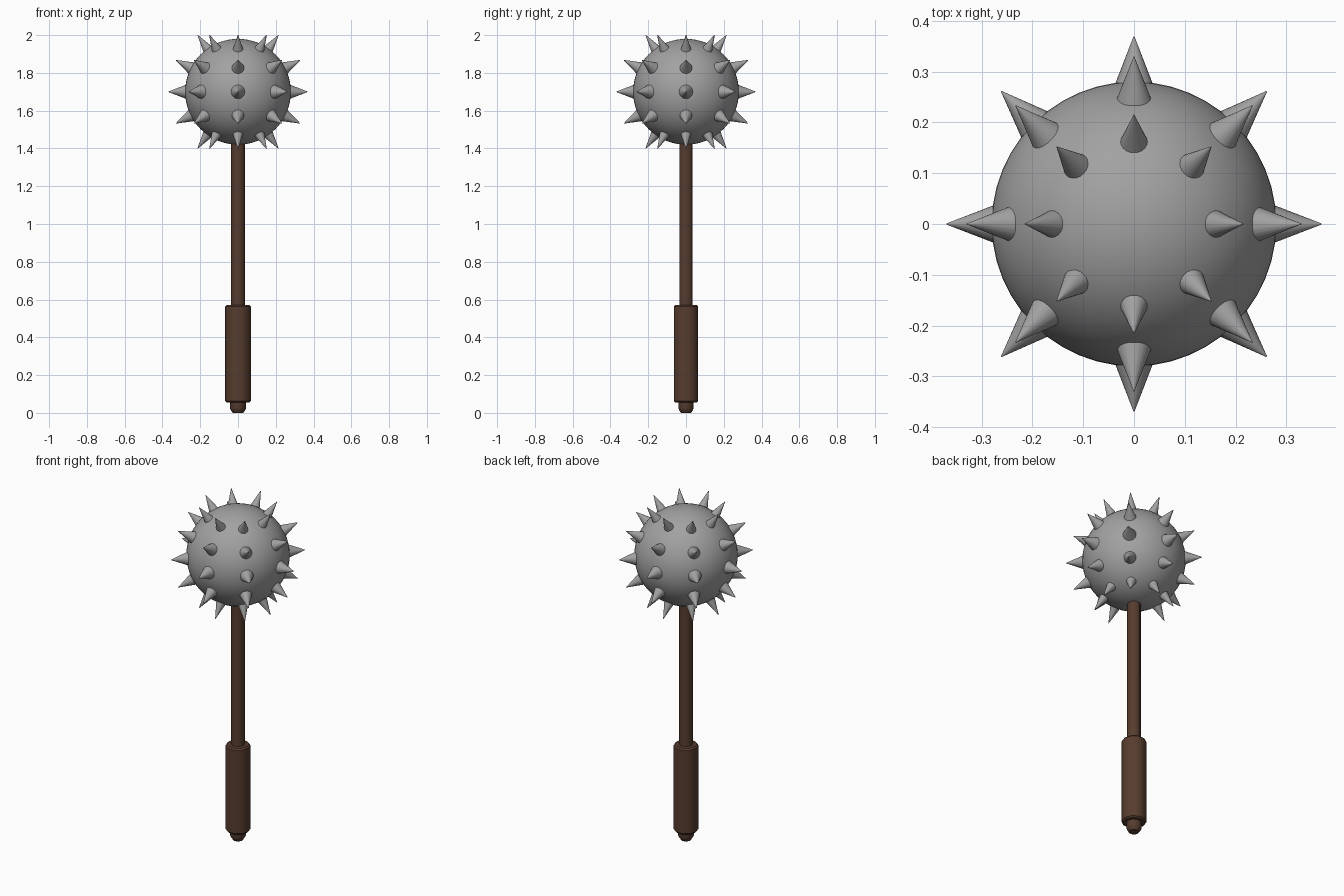
import bpy, bmesh, math
from mathutils import Matrix, Vector

if "Cube" in bpy.data.objects:
    bpy.data.objects.remove(bpy.data.objects["Cube"])


def material(name, rgb):
    m = bpy.data.materials.new(name)
    m.diffuse_color = (*rgb, 1)
    m.use_nodes = True
    m.node_tree.nodes["Principled BSDF"].inputs["Base Color"].default_value = m.diffuse_color
    return m


steel = material("steel grey", (0.36, 0.36, 0.36))
wood = material("dark brown wood", (0.095, 0.046, 0.028))


def finish(name, bm, mat, angle):
    mesh = bpy.data.meshes.new(name)
    bm.normal_update()
    bm.to_mesh(mesh)
    bm.free()
    mesh.materials.append(mat)
    ob = bpy.data.objects.new(name, mesh)
    bpy.context.collection.objects.link(ob)
    bpy.ops.object.select_all(action='DESELECT')
    ob.select_set(True)
    bpy.context.view_layer.objects.active = ob
    bpy.ops.object.shade_smooth_by_angle(angle=math.radians(angle))
    return ob


def turned(name, profile, sides, mat):
    """Closed solid from (radius, z) rings, with a corner on +x."""
    bm = bmesh.new()
    rings = []
    for r, z in profile:
        rings.append([bm.verts.new((r * math.cos(math.tau * i / sides),
                                    r * math.sin(math.tau * i / sides), z))
                      for i in range(sides)])
    for a, b in zip(rings, rings[1:]):
        for i in range(sides):
            j = (i + 1) % sides
            bm.faces.new((a[i], a[j], b[j], b[i]))
    bm.faces.new(rings[0][::-1])
    bm.faces.new(rings[-1])
    return finish(name, bm, mat, 40)


# Handle: pommel, thick grip, thin shaft
turned("pommel", [(0.028, 0.0), (0.039, 0.016), (0.042, 0.024), (0.042, 0.07)], 10, wood)
turned("grip", [(0.060, 0.056), (0.068, 0.064), (0.068, 0.562), (0.060, 0.57)], 10, wood)
turned("shaft", [(0.037, 0.55), (0.037, 1.5)], 10, wood)

# Ball head
CENTRE = Vector((0, 0, 1.70))
bm = bmesh.new()
bmesh.ops.create_uvsphere(bm, u_segments=48, v_segments=32, radius=0.28,
                          matrix=Matrix.Translation(CENTRE))
finish("ball_head", bm, steel, 60)

# Spikes: five rows of eight cones; the rows near the poles are slimmer
TIP, ROOT = 0.369, 0.255
bm = bmesh.new()
for elevation, radius in ((-54.5, 0.033), (-27, 0.041), (0, 0.045), (27, 0.041), (54.5, 0.033)):
    e = math.radians(elevation)
    for k in range(8):
        a = math.tau * k / 8
        d = Vector((math.cos(e) * math.cos(a), math.cos(e) * math.sin(a), math.sin(e)))
        place = Matrix.Translation(CENTRE + d * (TIP + ROOT) / 2) @ d.to_track_quat('Z', 'Y').to_matrix().to_4x4()
        bmesh.ops.create_cone(bm, cap_ends=True, segments=20, radius1=radius, radius2=0.001,
                              depth=TIP - ROOT, matrix=place)
finish("spikes", bm, steel, 50)
